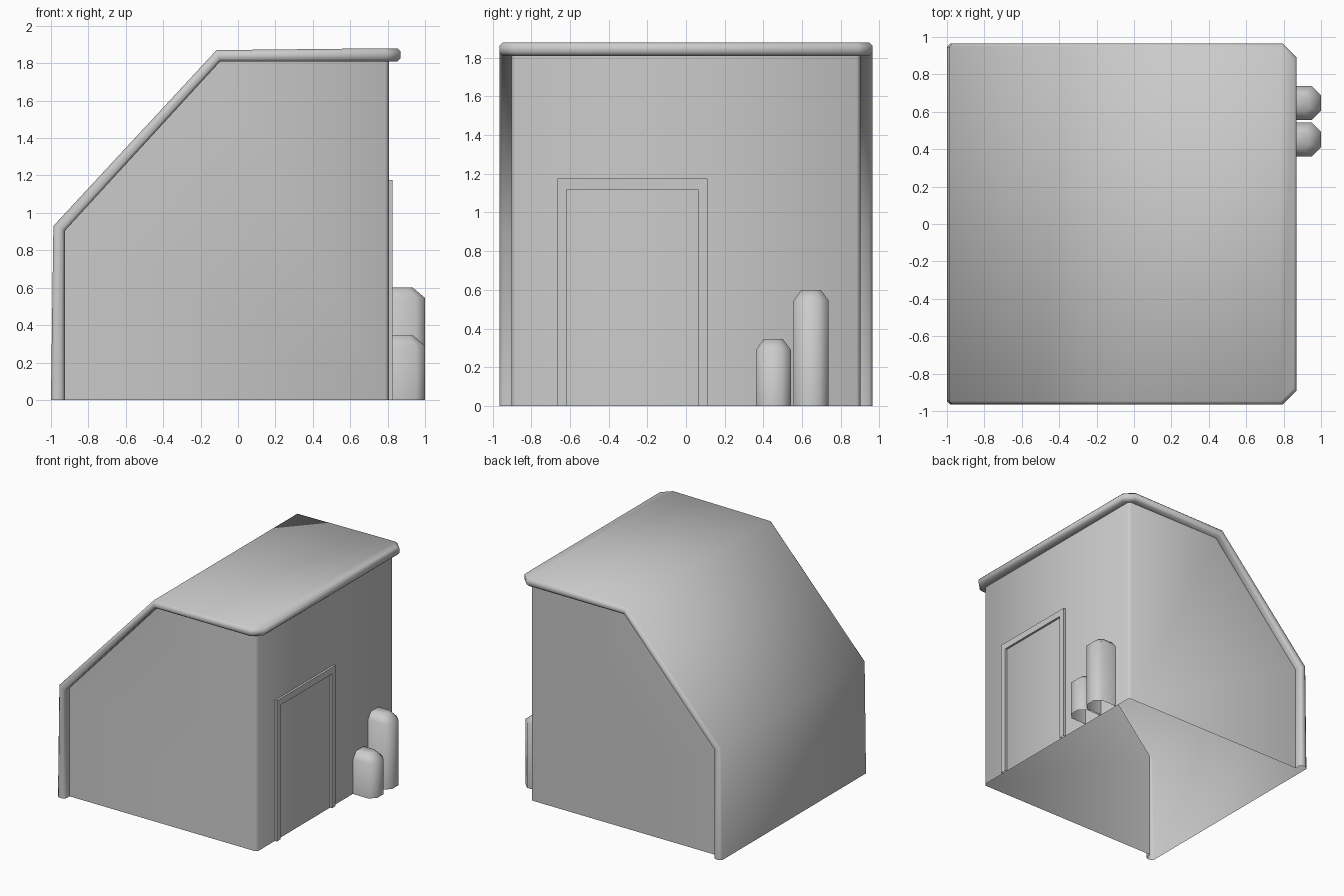
import bpy, bmesh, math

if "Cube" in bpy.data.objects:
    bpy.data.objects.remove(bpy.data.objects["Cube"])


def finish(name, bm, angle):
    bmesh.ops.recalc_face_normals(bm, faces=bm.faces[:])
    mesh = bpy.data.meshes.new(name)
    bm.to_mesh(mesh)
    bm.free()
    ob = bpy.data.objects.new(name, mesh)
    bpy.context.collection.objects.link(ob)
    bpy.ops.object.select_all(action='DESELECT')
    bpy.context.view_layer.objects.active = ob
    ob.select_set(True)
    bpy.ops.object.shade_smooth_by_angle(angle=math.radians(angle))
    return ob


# Shed shell: roof skin, rounded rim and walls, open underneath
OUTER = [(-1.0, 0), (-0.987, 0.93), (-0.115, 1.87), (0.80, 1.88), (0.87, 1.88)]
INNER = [(-0.925, 0), (-0.925, 0.905), (-0.095, 1.81), (0.80, 1.81), (0.87, 1.81)]


def ring(bm, out, depth, corner):
    """Rim loop: pulled in by `out`, sunk by `depth` (0..1), plan corner cut."""
    half = []
    for i, (a, b) in enumerate(zip(OUTER, INNER)):
        x = a[0] + (b[0] - a[0]) * depth
        z = a[1] + (b[1] - a[1]) * depth
        y = 0.965 - out
        if i == 3:
            x = 0.87 - out - corner
        if i == 4:
            x, y = 0.87 - out, y - corner
        half.append((x, y, z))
    pts = [(x, -y, z) for x, y, z in half] + half[::-1]
    return [bm.verts.new(p) for p in pts]


bm = bmesh.new()
rings = [ring(bm, *r) for r in [(0.018, 0, 0.07), (0, 0.25, 0.075), (0, 0.75, 0.075),
                                (0.018, 1, 0.07), (0.063, 1, 0.02)]]
for a, b in zip(rings, rings[1:]):
    for i in range(9):
        bm.faces.new((a[i], a[i + 1], b[i + 1], b[i]))
top, w = rings[0], rings[-1]
for i in range(4):
    bm.faces.new((top[i], top[i + 1], top[8 - i], top[9 - i]))
base = [bm.verts.new((w[i].co.x, w[i].co.y, 0)) for i in (3, 4, 5, 6)]
bm.faces.new(w[0:4] + [base[0]])
bm.faces.new(w[6:10] + [base[3]])
for i in range(3):
    bm.faces.new((w[3 + i], w[4 + i], base[i + 1], base[i]))
finish("shed_shell", bm, 60)

# Door frame: a U-shaped strip standing slightly proud of the wall
bm = bmesh.new()
path_out = [(-0.665, 0), (-0.665, 1.175), (0.11, 1.175), (0.11, 0)]
path_in = [(-0.615, 0), (-0.615, 1.12), (0.062, 1.12), (0.062, 0)]
loops = [[bm.verts.new((x, y, z)) for y, z in path]
         for path, x in ((path_out, 0.805), (path_out, 0.825),
                         (path_in, 0.825), (path_in, 0.805))]
for a, b in zip(loops, loops[1:]):
    for i in range(3):
        bm.faces.new((a[i], a[i + 1], b[i + 1], b[i]))
finish("door_frame", bm, 30)


# Posts: chamfered half columns against the wall
def post(name, yc, height):
    bm = bmesh.new()

    def section(z, half, cut, x_end):
        side = [(0.81, half), (x_end - cut, half), (x_end, half - cut)]
        pts = [(x, -y) for x, y in side] + side[::-1]
        return [bm.verts.new((x, yc + y, z)) for x, y in pts]

    levels = [section(0, 0.09, 0.048, 1.0),
              section(height - 0.055, 0.09, 0.048, 1.0),
              section(height, 0.05, 0.025, 0.935)]
    for a, b in zip(levels, levels[1:]):
        for i in range(5):
            bm.faces.new((a[i], a[i + 1], b[i + 1], b[i]))
    bm.faces.new(levels[-1])
    finish(name, bm, 60)


post("short_post", 0.452, 0.345)
post("tall_post", 0.647, 0.60)
